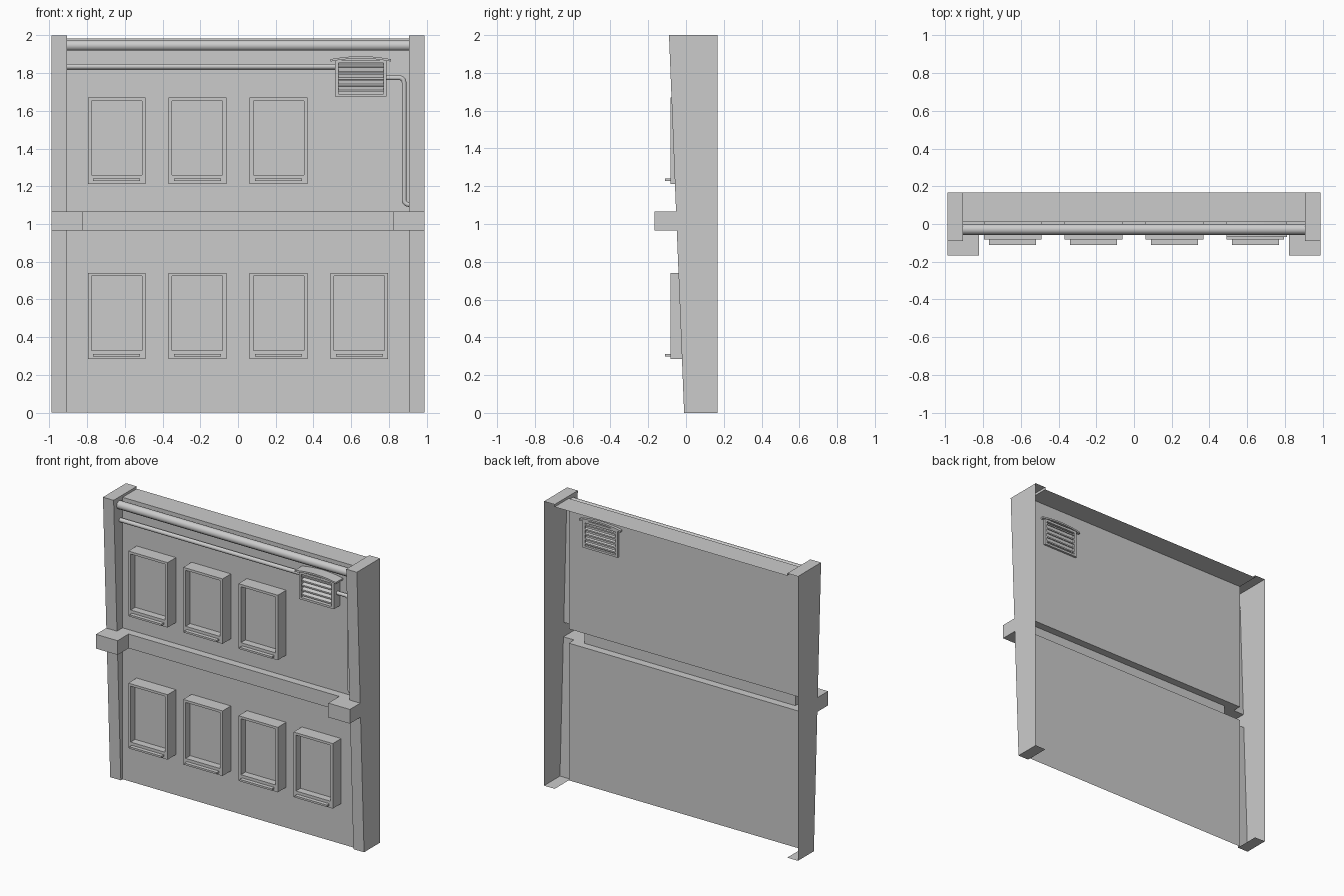
import bpy, bmesh, math
from mathutils import Vector

if "Cube" in bpy.data.objects:
    bpy.data.objects.remove(bpy.data.objects["Cube"])

XI, XO = 0.905, 0.988        # pillar inner / outer x
WY, BY = 0.01, 0.167         # wall plane, open back edge
LY, KY = -0.045, -0.168      # ledge front, corner block front
Z0, Z1, ZT = 0.965, 1.065, 1.983


def finish(name, bm):
    me = bpy.data.meshes.new(name)
    bm.to_mesh(me)
    bm.free()
    ob = bpy.data.objects.new(name, me)
    bpy.context.collection.objects.link(ob)
    return ob


def shell(name, quads):
    """Open sheet of quads on the +x side, mirrored; each quad has an outward direction."""
    bm = bmesh.new()
    for pts, out in quads:
        f = bm.faces.new([bm.verts.new(p) for p in pts])
        f.normal_update()
        if f.normal.dot(Vector(out)) < 0:
            f.normal_flip()
    bmesh.ops.remove_doubles(bm, verts=bm.verts, dist=1e-4)
    ob = finish(name, bm)
    ob.modifiers.new("Mirror", 'MIRROR').use_axis[0] = True
    return ob


def strip(x0, x1, a, b, out):
    """Quad running along x between profile points a and b, given as (y, z)."""
    return [(x0, *a), (x1, *a), (x1, *b), (x0, *b)], out


def side(x, pts, out):
    return [(x, *p) for p in pts], out


def add_box(bm, x0, x1, y0, y1, z0, z1):
    vs = bmesh.ops.create_cube(bm, size=1)['verts']
    for v in vs:
        v.co = ((x0 + x1) / 2 + v.co.x * (x1 - x0),
                (y0 + y1) / 2 + v.co.y * (y1 - y0),
                (z0 + z1) / 2 + v.co.z * (z1 - z0))
    return vs


def pipe(name, pts, r):
    cu = bpy.data.curves.new(name, 'CURVE')
    cu.dimensions = '3D'
    cu.bevel_depth = r
    cu.bevel_resolution = 3
    sp = cu.splines.new('POLY')
    sp.points.add(len(pts) - 1)
    for p, co in zip(sp.points, pts):
        p.co = (*co, 1)
    ob = bpy.data.objects.new(name, cu)
    bpy.context.collection.objects.link(ob)
    return ob


F, R, L, U, D = (0, -1, 0), (1, 0, 0), (-1, 0, 0), (0, 0, 1), (0, 0, -1)


def yf(z):                   # leaning pillar front
    return -0.01 - 0.04 * z


# Thin wall with top plate, and hollow ledge
shell("wall", [strip(0, XI, (WY, 0), (WY, Z0), F),
               strip(0, XI, (WY, Z1), (WY, ZT), F),
               strip(0, XI, (WY, ZT), (BY, ZT), U)])
shell("ledge", [strip(0, 0.82, (WY, Z0), (LY, Z0), D),
                strip(0, 0.82, (LY, Z0), (LY, Z1), F),
                strip(0, 0.82, (LY, Z1), (WY, Z1), U)])

# Pillars, open at the back
quads = [side(XO, [(yf(0), 0), (BY, 0), (BY, 2), (yf(2), 2)], R),
         strip(XI, XO, (yf(0), 0), (BY, 0), D),
         strip(XI, XO, (yf(2), 2), (BY, 2), U),
         side(XI, [(WY, ZT), (BY, ZT), (BY, 2), (WY, 2)], L)]
for a, b in ((0, Z0), (Z1, 2)):
    quads += [strip(XI, XO, (yf(a), a), (yf(b), b), F),
              side(XI, [(yf(a), a), (WY, a), (WY, b), (yf(b), b)], L)]
shell("pillars", quads)

# Hollow corner blocks where the ledge meets the pillars
quads = [strip(0.82, XO, (KY, Z0), (KY, Z1), F),
         side(0.82, [(KY, Z0), (LY, Z0), (LY, Z1), (KY, Z1)], L),
         side(XO, [(KY, Z0), (yf(Z0), Z0), (yf(Z1), Z1), (KY, Z1)], R)]
for z, out in ((Z0, D), (Z1, U)):
    quads += [strip(0.82, XI, (KY, z), (WY, z), out),
              strip(XI, XO, (KY, z), (yf(z), z), out)]
shell("corner_blocks", quads)


# Windows: four-sided frame, recessed pane, slim sill
def window(name, cx, z):
    bm = bmesh.new()
    w, i, f = 0.153, 0.134, -0.083
    outer = [(-w, 0), (w, 0), (w, 0.457), (-w, 0.457)]
    inner = [(-i, 0.047), (i, 0.047), (i, 0.44), (-i, 0.44)]
    rings = [[bm.verts.new((cx + x, y, z + h)) for x, h in ring]
             for ring, y in ((outer, WY), (outer, f), (inner, f), (inner, f + 0.05))]
    for a, b in zip(rings, rings[1:]):
        for k in range(4):
            n = (k + 1) % 4
            bm.faces.new((a[k], a[n], b[n], b[k]))
    bm.faces.new(rings[-1])
    add_box(bm, cx - 0.125, cx + 0.125, -0.11, f + 0.01, z + 0.014, z + 0.027)
    finish(name, bm)


for k, x in enumerate((-0.643, -0.215, 0.215, 0.643)):
    window(f"lower_window_{k + 1}", x, 0.284)
    if k < 3:
        window(f"upper_window_{k + 1}", x, 1.213)

# Vent: frame through the wall, tilted slats, arched hood
VF, VB = -0.06, 0.025
bm = bmesh.new()
add_box(bm, 0.515, 0.533, VF, VB, 1.675, 1.868)
add_box(bm, 0.77, 0.788, VF, VB, 1.675, 1.868)
add_box(bm, 0.533, 0.77, VF, VB, 1.675, 1.69)
add_box(bm, 0.533, 0.77, VF, VB, 1.852, 1.868)
finish("vent_frame", bm)

bm = bmesh.new()
for k in range(5):
    z = 1.7 + k * 0.033
    for y0, y1, s in ((-0.052, -0.01, 1), (0.0, 0.022, -1)):
        for v in add_box(bm, 0.53, 0.773, y0, y1, z, z + 0.01):
            v.co.z += 0.45 * s * (v.co.y - (y0 if s > 0 else y1))
finish("vent_slats", bm)

bm = bmesh.new()
top = [(0.65 + 0.16 * t / 4, 1.889 - 0.016 * (t / 4) ** 2) for t in range(-4, 5)]
prof = [(x, z) for x, z in top] + [(x, z - 0.012) for x, z in reversed(top)]
face = bm.faces.new([bm.verts.new((x, -0.07, z)) for x, z in prof])
ext = bmesh.ops.extrude_face_region(bm, geom=[face], use_keep_orig=True)
for v in ext['geom']:
    if isinstance(v, bmesh.types.BMVert):
        v.co.y = 0.03
bmesh.ops.recalc_face_normals(bm, faces=bm.faces)
finish("vent_hood", bm)

# Pipes
pipe("main_pipe", [(-XI, -0.028, 1.946), (XI, -0.028, 1.946)], 0.029)
pipe("thin_pipe", [(-0.92, -0.015, 1.834), (0.52, -0.015, 1.834)], 0.015)


def bend(cx, cz, a0, a1, r=0.025):
    return [(cx + r * math.cos(math.radians(a0 + (a1 - a0) * t / 5)), -0.02,
             cz + r * math.sin(math.radians(a0 + (a1 - a0) * t / 5))) for t in range(6)]


pipe("drain_pipe", [(0.78, -0.02, 1.775)] + bend(0.855, 1.75, 90, 0)
     + bend(0.905, 1.128, 180, 270) + [(0.915, -0.02, 1.103)], 0.013)
